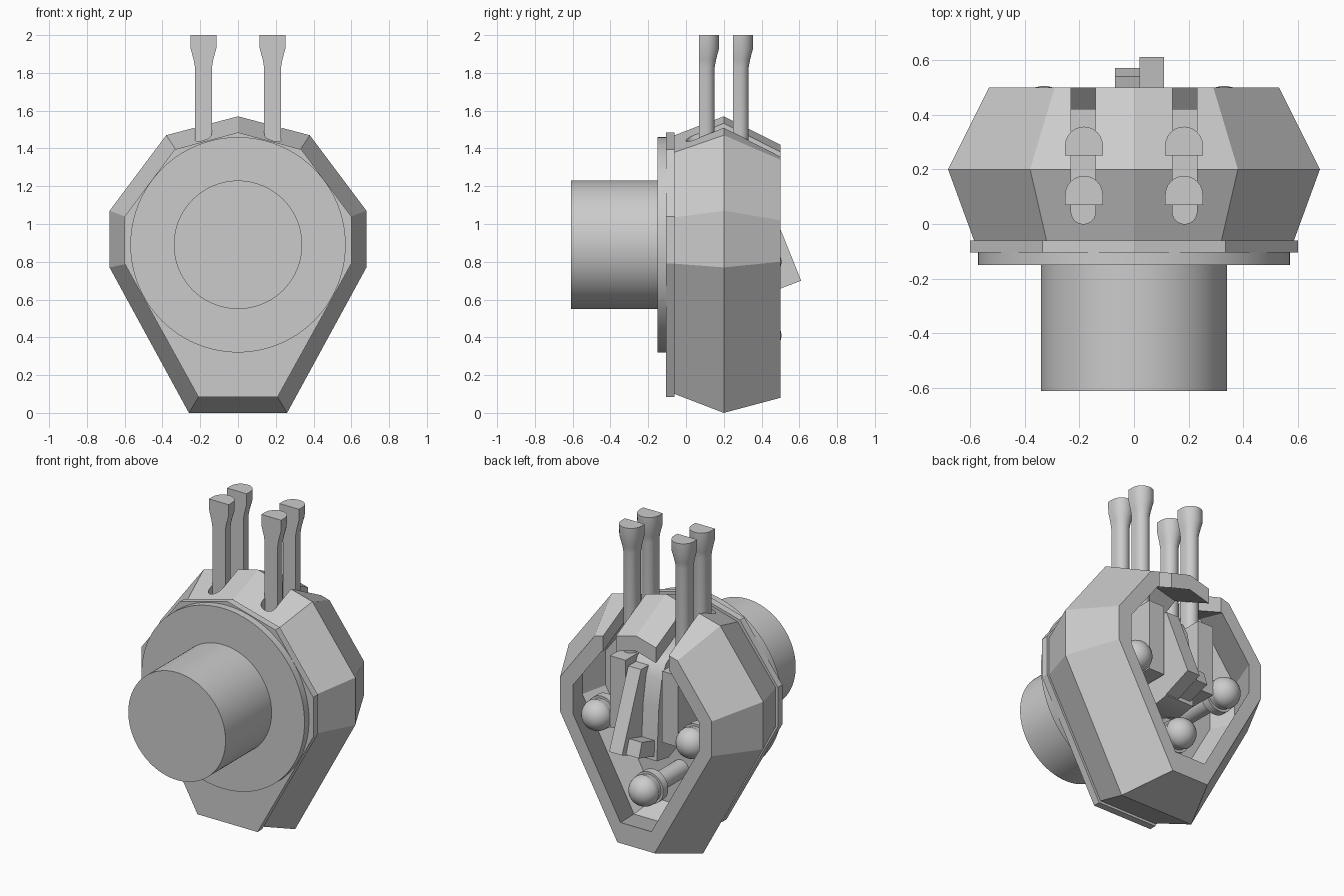
import bpy, bmesh, math
from mathutils import Vector, Matrix

if "Cube" in bpy.data.objects:
    bpy.data.objects.remove(bpy.data.objects["Cube"])

grey = bpy.data.materials.new("plain_grey")
grey.use_nodes = True
tone = (0.6, 0.6, 0.6, 1)
grey.diffuse_color = tone
grey.node_tree.nodes["Principled BSDF"].inputs["Base Color"].default_value = tone


def make(name, bm, smooth=False):
    bmesh.ops.recalc_face_normals(bm, faces=bm.faces)
    mesh = bpy.data.meshes.new(name)
    bm.to_mesh(mesh)
    bm.free()
    mesh.materials.append(grey)
    ob = bpy.data.objects.new(name, mesh)
    bpy.context.collection.objects.link(ob)
    if smooth:
        bpy.ops.object.select_all(action='DESELECT')
        ob.select_set(True)
        bpy.context.view_layer.objects.active = ob
        bpy.ops.object.shade_smooth_by_angle(angle=math.radians(35))
    return ob


def loft(name, rings, smooth=False):
    """Closed skin through rings of equal point count."""
    bm = bmesh.new()
    rows = [[bm.verts.new(p) for p in ring] for ring in rings]
    n = len(rows[0])
    for a, b in zip(rows, rows[1:]):
        for i in range(n):
            j = (i + 1) % n
            bm.faces.new((a[i], a[j], b[j], b[i]))
    bm.faces.new(rows[0])
    bm.faces.new(rows[-1])
    return make(name, bm, smooth)


def box(name, x, y, z):
    return loft(name, [[(x[0], y[0], h), (x[1], y[0], h), (x[1], y[1], h), (x[0], y[1], h)] for h in z])


def lathe(name, profile, x, z, sides=48):
    """Round part along y from (y, radius) pairs."""
    turn = [math.tau * i / sides for i in range(sides)]
    return loft(name, [[(x + r * math.cos(t), y, z + r * math.sin(t)) for t in turn]
                       for y, r in profile], True)


def outline(y, half, scale=1.0):
    """Symmetric seven-cornered outline plus top apex, from its right half."""
    pts = half + [(-x, z) for x, z in reversed(half) if x > 0]
    return [(x * scale, y, 0.85 + (z - 0.85) * scale) for x, z in pts]


def d_section(x, y, z, w, flat, side=1):
    """Flat on one side, half round on the other."""
    arc = [math.pi * i / 12 for i in range(13)]
    return ([(x - w, y, z), (x + w, y, z)] +
            [(x + w * math.cos(t), y + side * (flat + w * math.sin(t)), z) for t in arc])


# Faceted housing, open at the back
front = [(0.20, 0.10), (0.585, 0.79), (0.585, 1.035), (0.32, 1.38), (0, 1.47)]
middle = [(0.26, 0), (0.68, 0.77), (0.68, 1.07), (0.38, 1.47), (0, 1.57)]
back = [(0.13, 0.08), (0.53, 0.80), (0.53, 1.02), (0.29, 1.34), (0, 1.42)]
housing = loft("housing", [outline(-0.06, front), outline(0.2, middle), outline(0.5, back),
                           outline(0.5, back, 0.83), outline(0.2, middle, 0.86),
                           outline(0.05, front, 0.9)])

# Slots through the roof for the prongs
for s in (-1, 1):
    cutter = loft("slot_cutter", [d_section(s * 0.185, 0.6, h, 0.045, 0.555, -1) for h in (1.2, 1.8)])
    cutter.hide_render = True
    mod = housing.modifiers.new("slot", 'BOOLEAN')
    mod.operation, mod.solver, mod.object = 'DIFFERENCE', 'EXACT', cutter
    bpy.context.view_layer.objects.active = housing
    bpy.ops.object.modifier_apply(modifier=mod.name)
    bpy.data.objects.remove(cutter)

# Front plate, disc and round boss
plate = [(0.21, 0.085), (0.6, 0.79), (0.6, 1.04), (0.335, 1.395), (0, 1.485)]
loft("front_plate", [outline(-0.105, plate), outline(-0.06, plate)])
lathe("front_disc", [(-0.15, 0.57), (-0.105, 0.57)], 0, 0.89, 96)
lathe("front_boss", [(-0.61, 0.34), (-0.15, 0.34)], 0, 0.89, 96)

# Flared prongs and the contact blocks that hold them
for s, side in ((-1, "right"), (1, "left")):
    x = s * 0.183
    for y, place in ((0.07, "front"), (0.25, "rear")):
        loft(f"{place}_{side}_prong",
             [d_section(x, y, h, w, 0.037) for h, w in
              ((1.1, 0.045), (1.83, 0.045), (1.87, 0.052), (1.93, 0.068), (2.0, 0.069))], True)
    box(f"{side}_contact_block", (x - 0.055, x + 0.055), (0.04, 0.42), (0.75, 1.2))

# Domed screws standing on the inner floor
dome = [(0.41 + 0.095 * math.sin(a), 0.095 * math.cos(a))
        for a in [math.radians(d) for d in range(0, 86, 12)]]
for name, x, z in (("right_screw", -0.33, 0.8), ("left_screw", 0.33, 0.8), ("lower_screw", 0, 0.41)):
    lathe(name, [(0.04, 0.055), (0.32, 0.055), (0.32, 0.1), (0.37, 0.1), (0.37, 0.085),
                 (0.39, 0.085)] + dome, x, z)


def side_profile(name, x, pts):
    return loft(name, [[(h, y, z) for y, z in pts] for h in x], True)


# Central tongue with its tilted lever and small stop
side_profile("central_tongue", (-0.09, 0.11),
             [(0.05, 0.7), (0.3, 0.6), (0.42, 0.62), (0.40, 0.95), (0.37, 1.12),
              (0.33, 1.2), (0.27, 1.24), (0.05, 1.24)])
side_profile("tilted_lever", (0.02, 0.11), [(0.61, 0.7), (0.40, 0.62), (0.34, 1.17), (0.42, 1.17)])
side_profile("lever_stop", (-0.07, 0.02), [(0.57, 0.69), (0.40, 0.64), (0.40, 0.74), (0.54, 0.78)])
